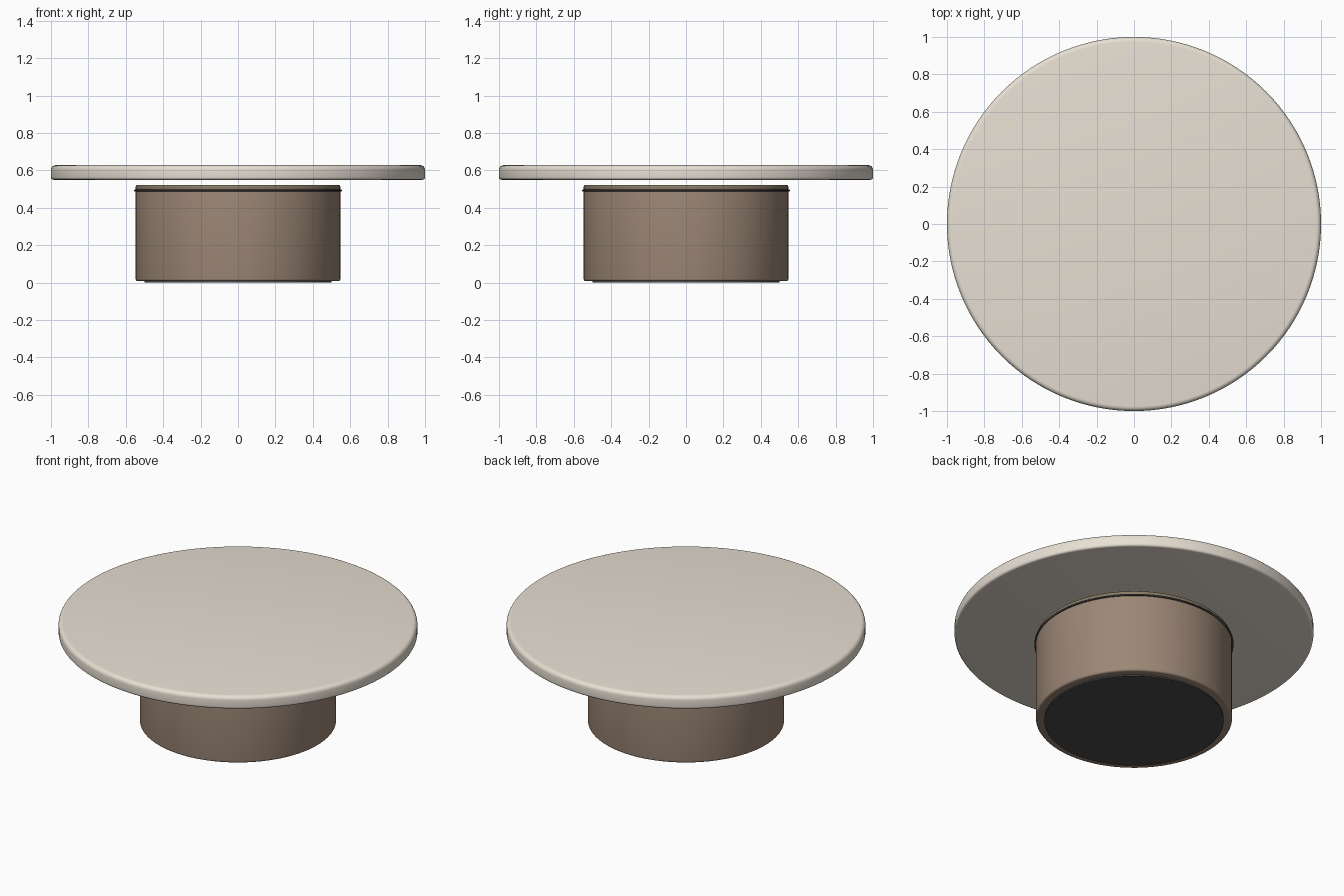
import bpy, math

if "Cube" in bpy.data.objects:
    bpy.data.objects.remove(bpy.data.objects["Cube"])


def material(name, rgb):
    m = bpy.data.materials.new(name)
    m.diffuse_color = (*rgb, 1)
    m.use_nodes = True
    m.node_tree.nodes["Principled BSDF"].inputs["Base Color"].default_value = m.diffuse_color
    return m


def lathe(name, profile, mat, sides=128):
    """Spin an (r, z) profile, listed bottom to top, and cap both ends."""
    verts, faces = [], []
    for r, z in profile:
        for i in range(sides):
            a = 2 * math.pi * i / sides
            verts.append((r * math.cos(a), r * math.sin(a), z))
    for k in range(len(profile) - 1):
        for i in range(sides):
            j = (i + 1) % sides
            a, b = k * sides, (k + 1) * sides
            faces.append((a + i, a + j, b + j, b + i))
    faces.append(tuple(reversed(range(sides))))
    faces.append(tuple(range((len(profile) - 1) * sides, len(profile) * sides)))
    me = bpy.data.meshes.new(name)
    me.from_pydata(verts, [], faces)
    me.materials.append(mat)
    ob = bpy.data.objects.new(name, me)
    bpy.context.collection.objects.link(ob)
    bpy.ops.object.select_all(action='DESELECT')
    ob.select_set(True)
    bpy.context.view_layer.objects.active = ob
    bpy.ops.object.shade_smooth_by_angle(angle=math.radians(35))
    return ob


def rounded(r, z0, z1, low, high, steps=5):
    """Disc profile with rounded lower and upper rims."""
    pts = []
    for i in range(steps + 1):
        a = math.pi / 2 * i / steps
        pts.append((r - low + low * math.sin(a), z0 + low - low * math.cos(a)))
    for i in range(steps + 1):
        a = math.pi / 2 * i / steps
        pts.append((r - high + high * math.cos(a), z1 - high + high * math.sin(a)))
    return pts


stone = material("stone", (0.80, 0.74, 0.65))
wood = material("dark_wood", (0.33, 0.24, 0.18))
bronze = material("bronze", (0.25, 0.20, 0.13))
black = material("black", (0.07, 0.07, 0.07))

# Round top, floating slightly above the base
lathe("table_top", rounded(1.0, 0.55, 0.628, 0.014, 0.025), stone)

# Drum base
lathe("drum_base", rounded(0.547, 0.008, 0.495, 0.012, 0.003), wood)

# Collar closing the drum
lathe("collar", rounded(0.547, 0.495, 0.522, 0.003, 0.01), bronze)

# Thin trim ring around the drum
lathe("trim_ring", rounded(0.555, 0.488, 0.498, 0.004, 0.004), black)

# Floor pad
lathe("floor_pad", [(0.5, 0.0), (0.5, 0.012)], black)
